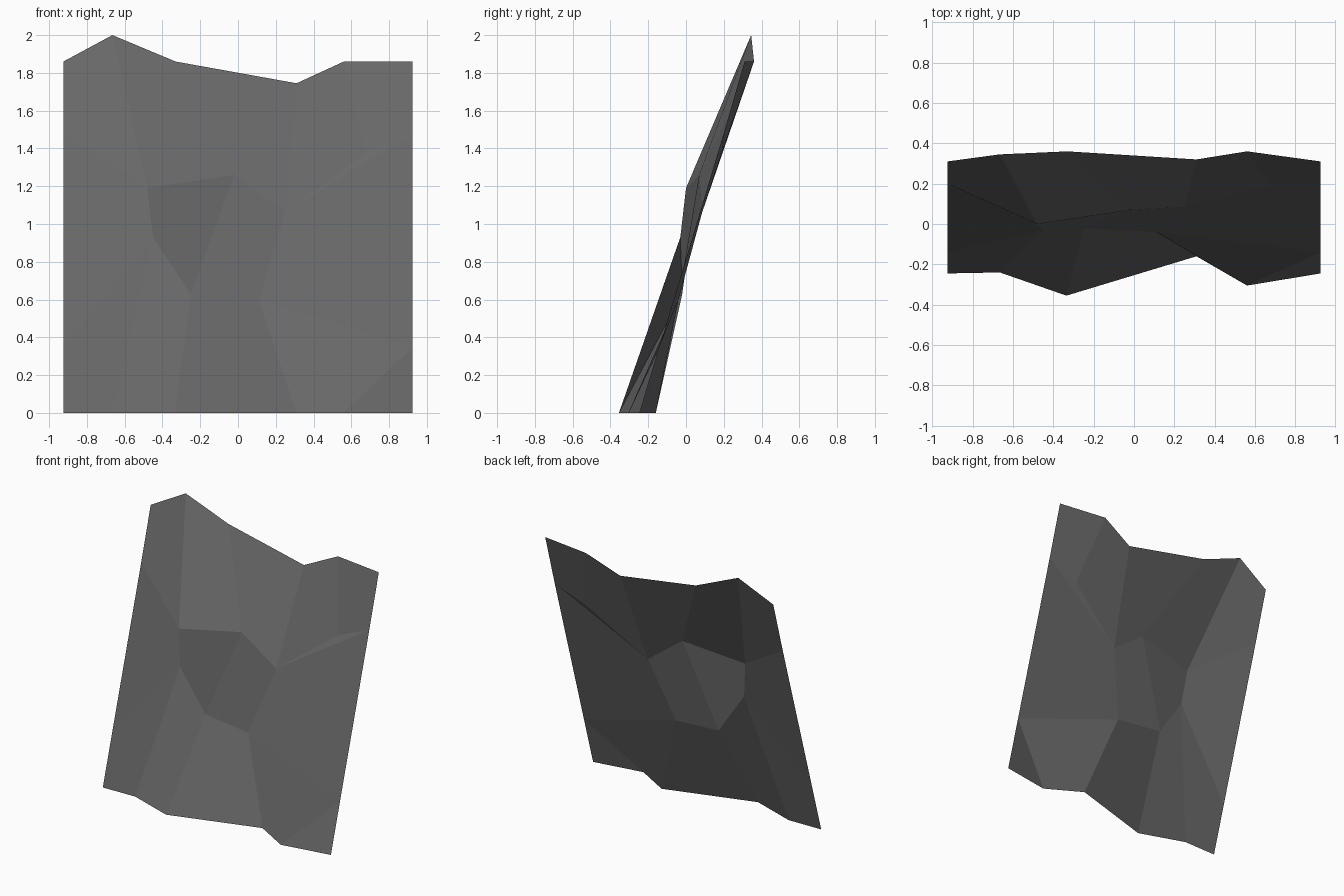
import bpy
import bmesh

if "Cube" in bpy.data.objects:
    bpy.data.objects.remove(bpy.data.objects["Cube"])

W = 0.925  # half width of the panel

# Rim lines of the leaning rock sheet
top = [(-W, .31, 1.86), (-.665, .345, 2.0), (-.33, .36, 1.86),
       (.31, .32, 1.745), (.56, .36, 1.86), (W, .31, 1.86)]
bottom = [(-W, -.245), (-.665, -.24), (-.335, -.355),
          (.31, -.16), (.56, -.305), (W, -.245)]
# Matching side break points, so panels can tile
side = {"upper": (.2, 1.48), "lower": (-.14, .35)}
# Ridges and hollows inside the sheet
inner = {"a": (-.48, 0, 1.19), "b": (-.02, .07, 1.26), "c": (-.45, -.03, .93),
         "d": (-.25, -.02, .63), "e": (.25, .085, 1.06), "f": (.11, -.04, .60),
         "g": (.68, .19, 1.38)}

bm = bmesh.new()
v = {k: bm.verts.new(p) for k, p in inner.items()}
for i, p in enumerate(top):
    v[f"T{i}"] = bm.verts.new(p)
for i, (x, y) in enumerate(bottom):
    v[f"B{i}"] = bm.verts.new((x, y, 0))
for name, x in (("L", -W), ("R", W)):
    for level, (y, z) in side.items():
        v[name + level] = bm.verts.new((x, y, z))

# Rock facets
facets = """T0 T1 a Lupper
Lupper a c Llower
Llower c B1 B0
T1 T2 b a
T2 T3 e b
T3 T4 g e
T4 T5 Rupper g
e g Rupper
e Rupper Rlower f
f Rlower B4 B3
Rlower B5 B4
a b d c
b e f d
c d B2 B1
d f B3 B2"""
for line in facets.splitlines():
    f = bm.faces.new([v[n] for n in line.split()])
    f.normal_update()
    if f.normal.y > 0:  # face the front
        f.normal_flip()

mesh = bpy.data.meshes.new("rock_wall")
bm.to_mesh(mesh)
bm.free()
wall = bpy.data.objects.new("rock_wall", mesh)
bpy.context.collection.objects.link(wall)

stone = bpy.data.materials.new("dark grey stone")
stone.diffuse_color = (.14, .14, .14, 1)
stone.use_nodes = True
stone.node_tree.nodes["Principled BSDF"].inputs["Base Color"].default_value = stone.diffuse_color
mesh.materials.append(stone)
